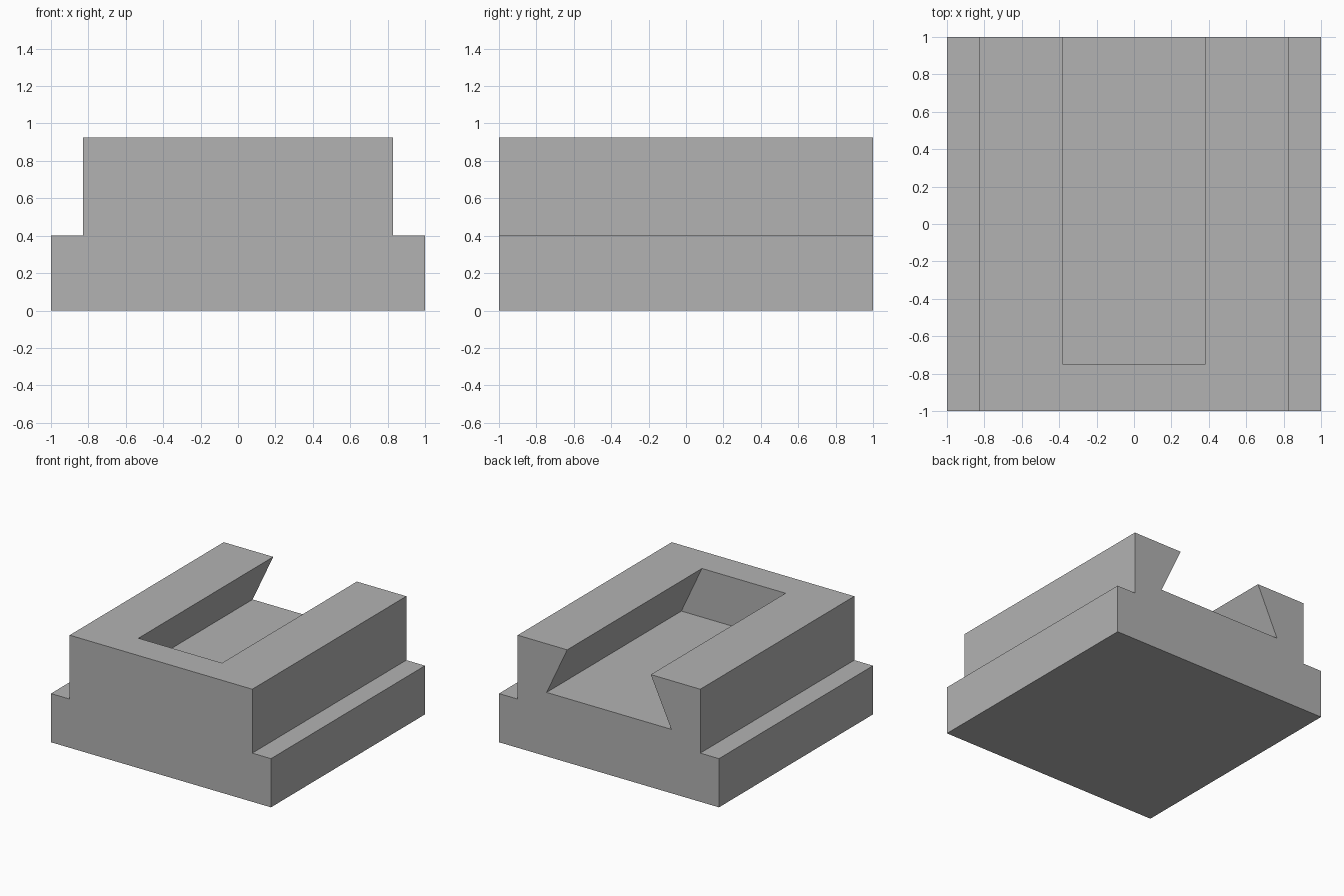
import bpy
import bmesh
from mathutils import Vector

if "Cube" in bpy.data.objects:
    bpy.data.objects.remove(bpy.data.objects["Cube"], do_unlink=True)

# Plain grey material
grey = bpy.data.materials.new("plain grey")
grey.use_nodes = True
colour = (0.448, 0.448, 0.448, 1)
grey.diffuse_color = colour
grey.node_tree.nodes["Principled BSDF"].inputs["Base Color"].default_value = colour


def extrude_profile(name, half_profile, y_front, y_back):
    """Mirror a right-hand (x, z) profile across x = 0 and extrude it along y."""
    outline = half_profile + [(-x, z) for x, z in reversed(half_profile)]
    bm = bmesh.new()
    face = bm.faces.new([bm.verts.new((x, y_front, z)) for x, z in outline])
    result = bmesh.ops.extrude_face_region(bm, geom=[face])
    moved = [v for v in result["geom"] if isinstance(v, bmesh.types.BMVert)]
    bmesh.ops.translate(bm, verts=moved, vec=Vector((0, y_back - y_front, 0)))
    bmesh.ops.recalc_face_normals(bm, faces=bm.faces)
    mesh = bpy.data.meshes.new(name)
    bm.to_mesh(mesh)
    bm.free()
    mesh.materials.append(grey)
    obj = bpy.data.objects.new(name, mesh)
    bpy.context.collection.objects.link(obj)
    return obj


# Stepped block with side ledges
block = extrude_profile(
    "slotted_block", [(1, 0), (1, 0.4), (0.83, 0.4), (0.83, 0.925)], -1, 1)

# Dovetail slot, open at the top and back, closed at the front
floor_z, top_z = 0.525, 0.925
floor_half, top_half = 0.567, 0.38
slope = (floor_half - top_half) / (top_z - floor_z)
over = 0.1
cutter = extrude_profile(
    "slot_cutter",
    [(floor_half, floor_z), (top_half - slope * over, top_z + over)],
    -0.75, 1 + over)
cutter.hide_render = True

cut = block.modifiers.new("dovetail_slot", "BOOLEAN")
cut.operation = "DIFFERENCE"
cut.solver = "EXACT"
cut.object = cutter

# Apply the cut and discard the cutter
bpy.context.view_layer.objects.active = block
block.select_set(True)
bpy.ops.object.modifier_apply(modifier=cut.name)
bpy.data.objects.remove(cutter, do_unlink=True)
